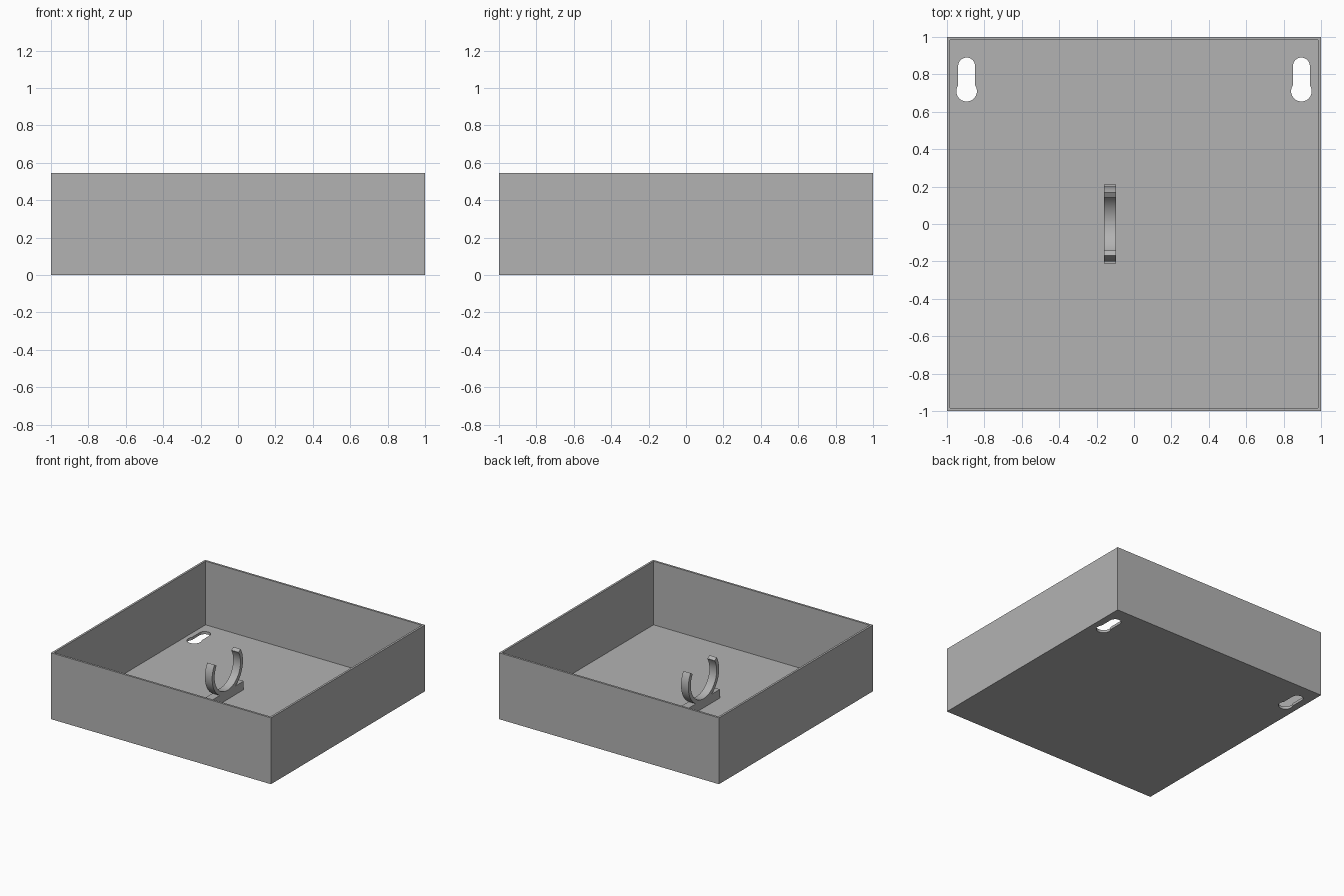
import bpy
import bmesh
from math import cos, sin, radians
from mathutils import Vector

HEIGHT, WALL, FLOOR = 0.545, 0.017, 0.022
CLIP_X, CLIP_HALF = -0.128, 0.033

cube = bpy.data.objects.get("Cube")
if cube:
    bpy.data.objects.remove(cube, do_unlink=True)

grey = bpy.data.materials.new("plain_grey")
grey.use_nodes = True
colour = (0.45, 0.45, 0.45, 1)
grey.diffuse_color = colour
grey.node_tree.nodes["Principled BSDF"].inputs["Base Color"].default_value = colour


def finish(name, bm):
    """Turn a bmesh into a named grey object."""
    bmesh.ops.recalc_face_normals(bm, faces=bm.faces)
    mesh = bpy.data.meshes.new(name)
    bm.to_mesh(mesh)
    bm.free()
    mesh.materials.append(grey)
    obj = bpy.data.objects.new(name, mesh)
    bpy.context.collection.objects.link(obj)
    return obj


def box(name, low, high):
    bm = bmesh.new()
    bmesh.ops.create_cube(bm, size=1)
    low, high = Vector(low), Vector(high)
    for v in bm.verts:
        v.co = (low + high) / 2 + v.co * (high - low)
    return finish(name, bm)


def arc(cx, cy, r, start, end, steps):
    angles = [radians(start + (end - start) * i / steps) for i in range(steps + 1)]
    return [(cx + r * cos(a), cy + r * sin(a)) for a in angles]


def prism(name, points, direction):
    """Extrude a closed outline of 3D points."""
    bm = bmesh.new()
    face = bm.faces.new([bm.verts.new(p) for p in points])
    extruded = bmesh.ops.extrude_face_region(bm, geom=[face])["geom"]
    moved = [g for g in extruded if isinstance(g, bmesh.types.BMVert)]
    bmesh.ops.translate(bm, verts=moved, vec=direction)
    return finish(name, bm)


def cut(target, cutter):
    mod = target.modifiers.new("cut", 'BOOLEAN')
    mod.operation = 'DIFFERENCE'
    mod.solver = 'EXACT'
    mod.object = cutter
    bpy.context.view_layer.objects.active = target
    bpy.ops.object.modifier_apply(modifier=mod.name)
    bpy.data.objects.remove(cutter, do_unlink=True)


# Open tray, hollowed from above
tray = box("tray", (-1, -1, 0), (1, 1, HEIGHT))
inner = 1 - WALL
cut(tray, box("hollow_cutter", (-inner, -inner, FLOOR), (inner, inner, 1)))

# Keyhole slots for wall mounting
for x in (-0.895, 0.895):
    outline = arc(x, 0.71, 0.055, 145, 395, 28) + arc(x, 0.845, 0.045, 0, 180, 20)
    cut(tray, prism("keyhole_cutter", [(u, v, -0.1) for u, v in outline], (0, 0, 0.2)))

# Block holding the clip
box("clip_base", (CLIP_X - CLIP_HALF, -0.21, FLOOR - 0.005),
    (CLIP_X + CLIP_HALF, 0.21, 0.093))

# Open ring clip
ring = arc(0, 0.265, 0.2, 148, 392, 48) + arc(0, 0.265, 0.168, 392, 148, 48)
clip = prism("ring_clip", [(CLIP_X - CLIP_HALF, y, z) for y, z in ring],
             (CLIP_HALF * 2, 0, 0))

# Smooth curved surfaces, keep corners sharp
bpy.ops.object.select_all(action='DESELECT')
for obj in (tray, clip):
    obj.select_set(True)
bpy.context.view_layer.objects.active = clip
bpy.ops.object.shade_smooth_by_angle(angle=radians(30))
